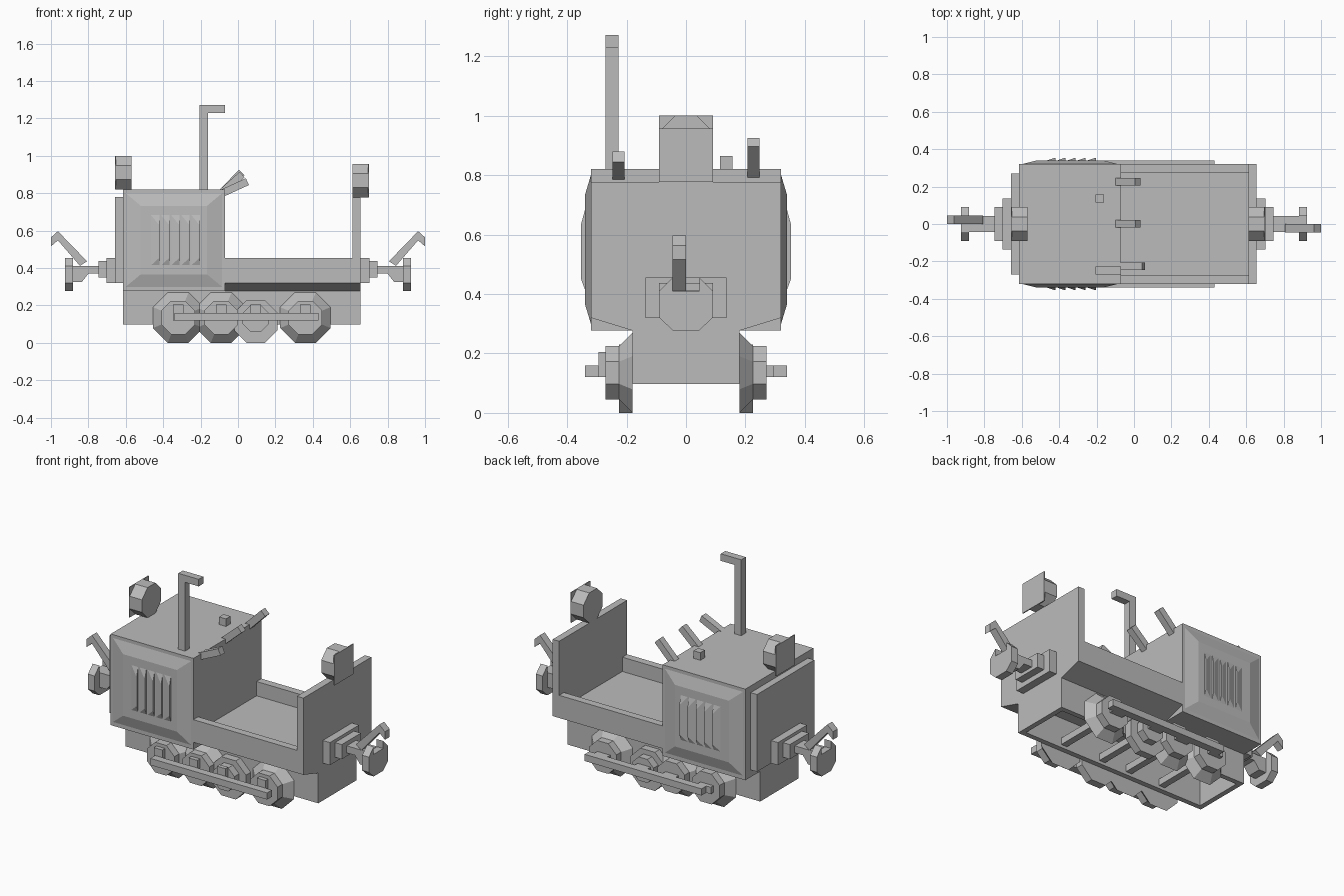
import bpy, bmesh, math

grey = bpy.data.materials.new("plain grey")
grey.diffuse_color = (0.5, 0.5, 0.5, 1)


def finish(name, bm):
    bmesh.ops.recalc_face_normals(bm, faces=bm.faces)
    mesh = bpy.data.meshes.new(name)
    bm.to_mesh(mesh)
    bm.free()
    mesh.materials.append(grey)
    obj = bpy.data.objects.new(name, mesh)
    bpy.context.collection.objects.link(obj)
    return obj


def loft(name, rings):
    """Skin a list of equal-length point rings and cap both ends."""
    bm = bmesh.new()
    rows = [[bm.verts.new(p) for p in r] for r in rings]
    n = len(rows[0])
    for a, b in zip(rows, rows[1:]):
        for i in range(n):
            j = (i + 1) % n
            bm.faces.new((a[i], a[j], b[j], b[i]))
    bm.faces.new(rows[0])
    bm.faces.new(rows[-1][::-1])
    return finish(name, bm)


def place(axis, u, v, t):
    return {"x": (t, u, v), "y": (u, t, v)}[axis]


def prism(name, profile, axis, a, b):
    return loft(name, [[place(axis, u, v, t) for u, v in profile] for t in (a, b)])


def box(name, x0, x1, y0, y1, z0, z1):
    return prism(name, [(x0, z0), (x1, z0), (x1, z1), (x0, z1)], "y", y0, y1)


def octagon(u, v, apothem):
    r = apothem / math.cos(math.pi / 8)
    return [(u + r * math.cos(math.pi / 8 + k * math.pi / 4),
             v + r * math.sin(math.pi / 8 + k * math.pi / 4)) for k in range(8)]


def rect(x0, x1, z0, z1, y):
    return [(x0, y, z0), (x1, y, z0), (x1, y, z1), (x0, y, z1)]


# Open-bottomed chassis frame
for s in (-1, 1):
    box("frame_side", -0.615, 0.655, s * 0.15, s * 0.18, 0.097, 0.28)
box("frame_left_end", -0.615, -0.585, -0.15, 0.15, 0.097, 0.28)
box("frame_right_end", 0.625, 0.655, -0.15, 0.15, 0.097, 0.28)

# Engine hood, with raised side panels and louvres
box("hood", -0.615, -0.07, -0.32, 0.32, 0.277, 0.82)
box("hood_end_panel", -0.657, -0.615, -0.27, 0.27, 0.32, 0.78)
for s in (-1, 1):
    loft("hood_side_panel", [rect(-0.60, -0.085, 0.30, 0.80, s * 0.32),
                             rect(-0.52, -0.165, 0.366, 0.733, s * 0.34)])
    for k in range(5):
        x0 = -0.47 + 0.054 * k
        x1 = x0 + 0.05
        # wedge with its steep side towards the driver
        loft("louvre", [rect(x0, x1, 0.41, 0.69, s * 0.338),
                        rect(x1 - 0.006, x1, 0.45, 0.635, s * 0.353)])

# Driver's tub with sloping underside
prism("tub_floor", [(-0.18, 0.277), (0.18, 0.277), (0.32, 0.32), (0.32, 0.37),
                    (-0.32, 0.37), (-0.32, 0.32)], "x", -0.07, 0.655)
for s in (-1, 1):
    box("tub_side", -0.07, 0.612, s * 0.275, s * 0.32, 0.37, 0.455)
box("tub_end_wall", 0.612, 0.655, -0.32, 0.32, 0.37, 0.777)

# Wheels, axles, cranks and coupling rods
wheel_x = (-0.32, -0.09, 0.36)
for x in wheel_x + (0.095,):
    box("axle", x - 0.02, x + 0.02, -0.18, 0.18, 0.115, 0.155)
for s in (-1, 1):
    for x in wheel_x:
        loft("wheel", [[(u, s * y, v) for u, v in octagon(x, 0.135, r)]
                       for y, r in ((0.18, 0.135), (0.225, 0.09), (0.27, 0.09))])
    prism("drive_disc", octagon(0.095, 0.115, 0.115), "y", s * 0.18, s * 0.225)
    prism("drive_hub", octagon(0.095, 0.13, 0.07), "y", s * 0.225, s * 0.27)
    for x in wheel_x + (0.095,):
        if s < 0:
            box("crank", x - 0.028, x + 0.028, -0.295, -0.27, 0.12, 0.205)
        else:
            box("crank", x - 0.05, x + 0.035, 0.27, 0.295, 0.12, 0.16)
    box("coupling_rod", -0.34, 0.43, s * 0.295, s * 0.34, 0.12, 0.16)

# Headlamps: octagonal body behind a thin square plate
for name, x_out, x_in, z in (("left", -0.657, -0.57, 0.91), ("right", 0.70, 0.612, 0.867)):
    prism(name + "_lamp", octagon(0, z, 0.09), "x", x_out, x_in)
    d = 0.006 if x_in > x_out else -0.006
    box(name + "_lamp_plate", x_out, x_out + d, -0.09, 0.09, z - 0.09, z + 0.09)

# Exhaust pipe and filler cap
prism("exhaust", [(-0.205, 0.82), (-0.16, 0.82), (-0.16, 1.23), (-0.07, 1.23),
                  (-0.07, 1.272), (-0.205, 1.272)], "y", -0.27, -0.227)
box("filler_cap", -0.205, -0.16, 0.115, 0.157, 0.82, 0.865)

# Control levers
for y, x0, z0, x1, z1 in ((-0.227, -0.085, 0.80, 0.05, 0.862),
                          (0.002, -0.09, 0.80, 0.022, 0.90),
                          (0.227, -0.09, 0.80, 0.02, 0.911)):
    length = math.hypot(x1 - x0, z1 - z0)
    nx, nz = -(z1 - z0) / length * 0.02, (x1 - x0) / length * 0.02
    prism("lever", [(x0 - nx, z0 - nz), (x1 - nx, z1 - nz),
                    (x1 + nx, z1 + nz), (x0 + nx, z0 + nz)], "y", y - 0.02, y + 0.02)

# Couplers, the second one turned half way round
for s in (-1, 1):
    box("coupler_plate", s * 0.655, s * 0.702, -0.137, 0.137, 0.32, 0.455)
    box("coupler_block", s * 0.702, s * 0.747, -0.09, 0.09, 0.35, 0.437)
    box("coupler_shaft", s * 0.747, s * 0.885, -0.043, 0.043, 0.37, 0.412)
    prism("shaft_brace", [(s * 0.80, 0.37), (s * 0.835, 0.325), (s * 0.885, 0.325),
                          (s * 0.885, 0.37)], "y", -0.043, 0.043)
    # buffer: octagon with a slot in its top
    prism("buffer", [(-0.045, 0.455), (-0.09, 0.41), (-0.09, 0.32), (-0.045, 0.278),
                     (0.045, 0.278), (0.09, 0.32), (0.09, 0.41), (0.045, 0.455),
                     (0.045, 0.41), (-0.045, 0.41)], "x", s * 0.882, s * 0.926)
    prism("hook", [(s * x, z) for x, z in ((0.807, 0.436), (0.963, 0.597), (1.0, 0.564),
                                           (1.0, 0.516), (0.963, 0.548), (0.845, 0.412))],
          "y", s * -0.045, 0)
